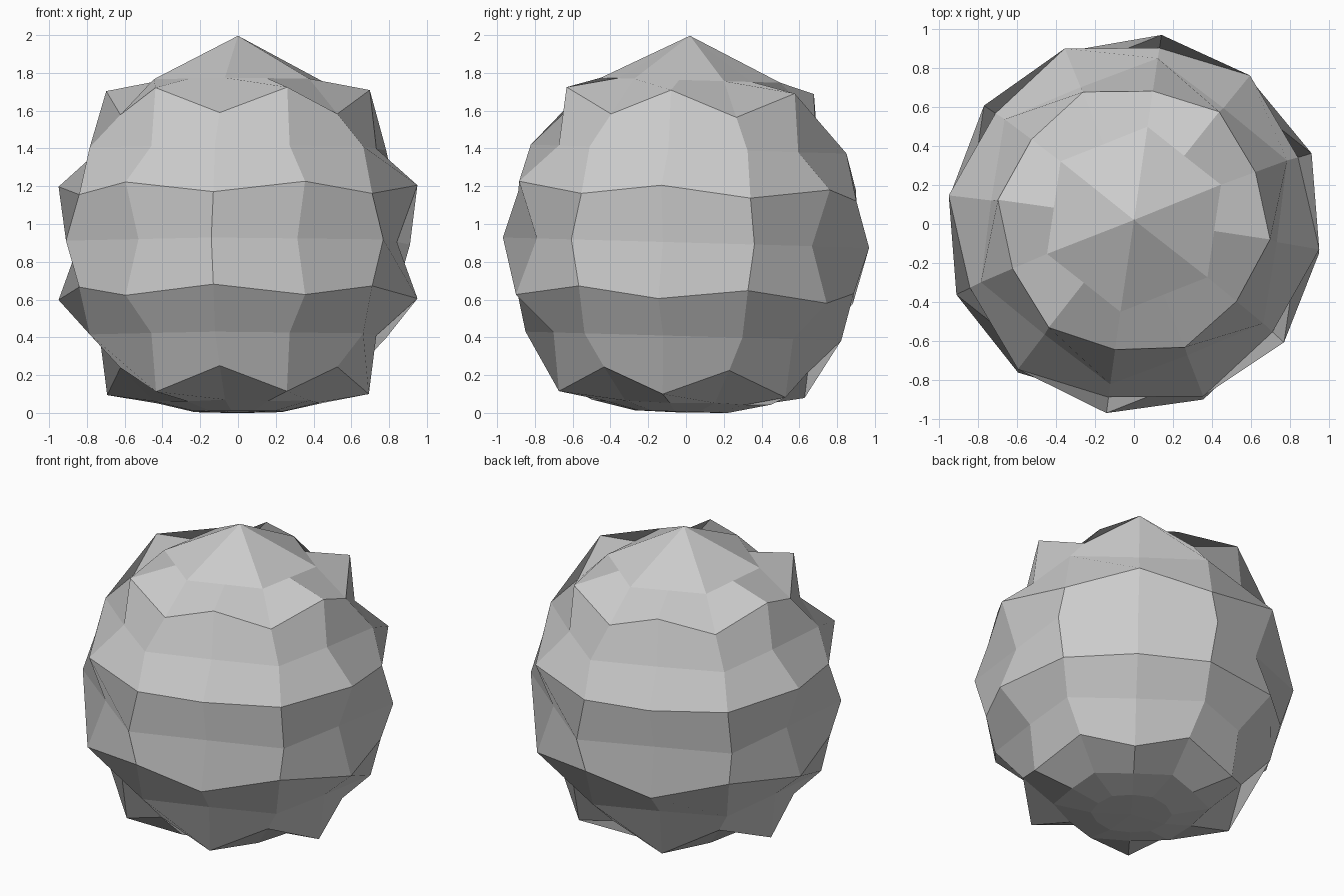
import bpy, bmesh, math
from mathutils import Matrix, Vector

if "Cube" in bpy.data.objects:
    bpy.data.objects.remove(bpy.data.objects["Cube"])

# Two alternating meridian profiles (radius, height), six columns of each
ridge = [(0.24, 0.01), (0.43, 0.055), (0.70, 0.10), (0.74, 0.41), (0.96, 0.605),
         (0.85, 0.905), (0.96, 1.205), (0.74, 1.40), (0.705, 1.71), (0.415, 1.765)]
valley = [(0.25, 0.01), (0.48, 0.06), (0.67, 0.235), (0.845, 0.41), (0.905, 0.66),
          (0.98, 0.905), (0.905, 1.15), (0.845, 1.40), (0.67, 1.575), (0.48, 1.765)]
COLS = 12
START = math.radians(-8.3)

bm = bmesh.new()
columns = []
for i in range(COLS):
    a = START + i * math.tau / COLS
    profile = valley if i % 2 else ridge
    columns.append([bm.verts.new((r * math.cos(a), r * math.sin(a), z)) for r, z in profile])

# Flat facets between neighbouring columns, closed by a low base and a pointed cap;
# each bent panel is folded from its lower right to its upper left corner
base = bm.verts.new((0, 0, 0.005))
tip = bm.verts.new((-0.0, -0.01, 2.0))
for i in range(COLS):
    p, q = columns[i], columns[(i + 1) % COLS]
    for j in range(len(p) - 1):
        bm.faces.new((q[j], q[j + 1], p[j + 1], p[j]))
    bm.faces.new((base, q[0], p[0]))
    bm.faces.new((p[-1], q[-1], tip))

# Slight backward lean, then stand on the floor
bmesh.ops.rotate(bm, cent=Vector((0, 0, 0.905)), matrix=Matrix.Rotation(-0.028, 3, 'X'), verts=bm.verts)
low = min(v.co.z for v in bm.verts)
bmesh.ops.translate(bm, vec=(0, 0, -low), verts=bm.verts)

mesh = bpy.data.meshes.new("faceted_ball")
bm.to_mesh(mesh)
bm.free()
bpy.context.collection.objects.link(bpy.data.objects.new("faceted_ball", mesh))
